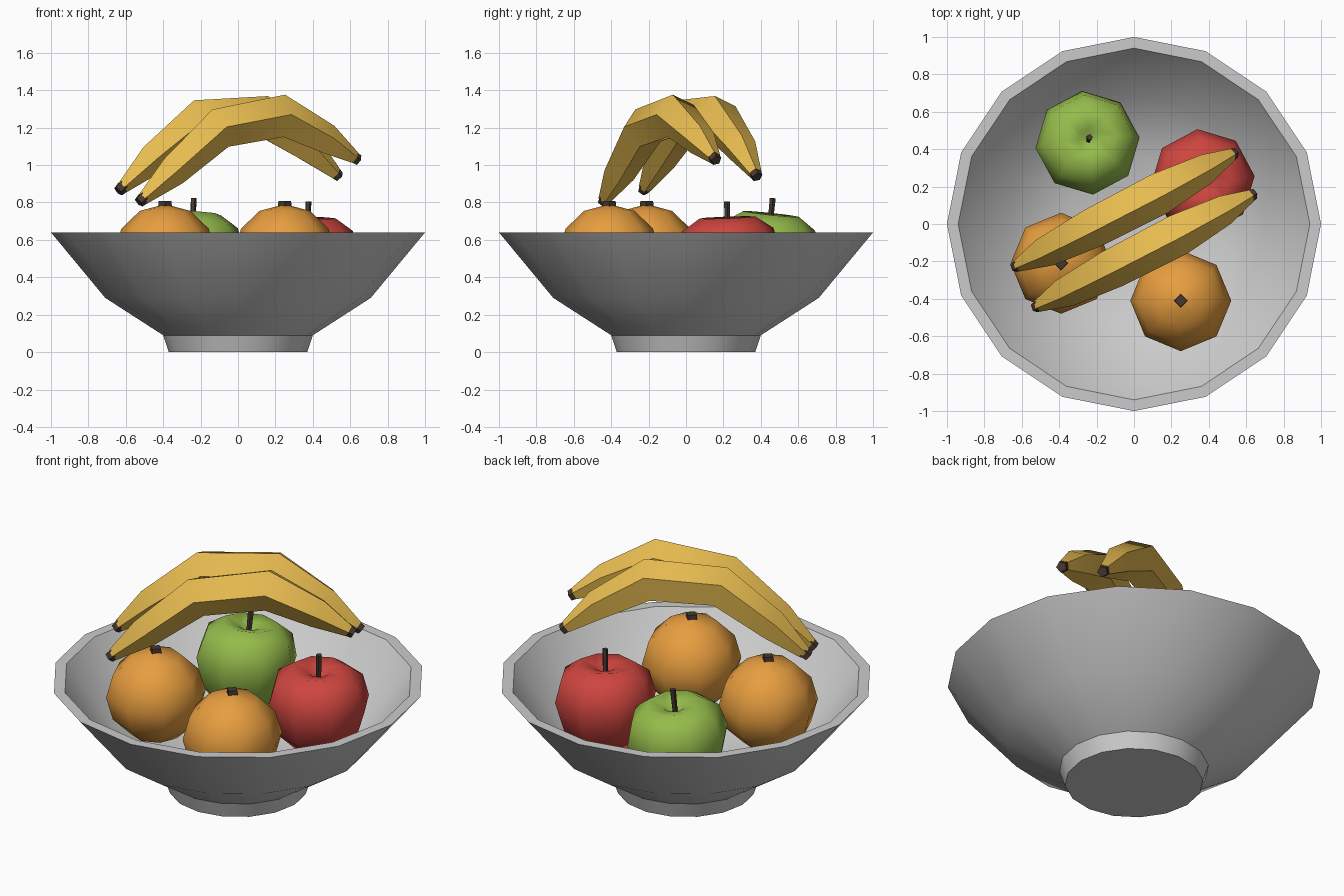
import bpy, bmesh
from math import sin, cos, pi, radians
from mathutils import Vector, Euler

if "Cube" in bpy.data.objects:
    bpy.data.objects.remove(bpy.data.objects["Cube"])


def material(name, rgb):
    m = bpy.data.materials.new(name)
    m.diffuse_color = (*rgb, 1)
    m.use_nodes = True
    m.node_tree.nodes["Principled BSDF"].inputs["Base Color"].default_value = m.diffuse_color
    return m


ORANGE = material("orange_peel", (0.80, 0.34, 0.05))
RED = material("red_skin", (0.62, 0.06, 0.05))
GREEN = material("green_skin", (0.30, 0.50, 0.07))
YELLOW = material("banana_peel", (0.80, 0.50, 0.08))
BROWN = material("stem_brown", (0.06, 0.04, 0.03))


def finish(bm, name, mat, angle):
    bmesh.ops.remove_doubles(bm, verts=bm.verts, dist=1e-5)
    bmesh.ops.recalc_face_normals(bm, faces=bm.faces)
    me = bpy.data.meshes.new(name)
    bm.to_mesh(me)
    bm.free()
    ob = bpy.data.objects.new(name, me)
    bpy.context.collection.objects.link(ob)
    if mat:
        me.materials.append(mat)
    bpy.ops.object.select_all(action='DESELECT')
    bpy.context.view_layer.objects.active = ob
    ob.select_set(True)
    bpy.ops.object.shade_smooth_by_angle(angle=radians(angle))
    return ob


def skin(bm, rings):
    """Bridge equal rings of points and cap both ends."""
    rows = [[bm.verts.new(p) for p in r] for r in rings]
    n = len(rows[0])
    for a, b in zip(rows, rows[1:]):
        for i in range(n):
            j = (i + 1) % n
            bm.faces.new((a[i], a[j], b[j], b[i]))
    bm.faces.new(rows[0])
    bm.faces.new(rows[-1])


def lathe(name, profile, sides, mat=None, loc=(0, 0, 0), rot=(0, 0, 0), angle=30):
    bm = bmesh.new()
    skin(bm, [[(r * cos(2 * pi * i / sides), r * sin(2 * pi * i / sides), z)
               for i in range(sides)] for r, z in profile])
    ob = finish(bm, name, mat, angle)
    ob.location = loc
    ob.rotation_euler = rot
    return ob


def loft(name, points, radii, side, mat, sides=5, phase=5):
    """Tube along a planar path with a varying radius."""
    bm = bmesh.new()
    rings = []
    for k, (p, r) in enumerate(zip(points, radii)):
        t = (points[min(k + 1, len(points) - 1)] - points[max(k - 1, 0)]).normalized()
        up = side.cross(t)
        angs = [radians(phase) + 2 * pi * i / sides for i in range(sides)]
        rings.append([p + (side * cos(a) + up * sin(a)) * r for a in angs])
    skin(bm, rings)
    return finish(bm, name, mat, 40)


# Bowl with foot, rim and hollow inside
lathe("bowl", [(0.37, 0), (0.40, 0.09), (0.71, 0.29), (1.0, 0.64), (0.94, 0.64),
               (0.68, 0.305), (0.36, 0.17), (0.02, 0.15)], 16)

# Oranges with a small navel
for i, (x, y) in enumerate([(-0.39, -0.21), (0.25, -0.41)], 1):
    prof = [(max(0.27 * sin(pi * k / 6), 0.004), -0.26 * cos(pi * k / 6)) for k in range(7)]
    lathe(f"orange_{i}", prof, 8, ORANGE, (x, y, 0.53), angle=80)
    lathe(f"orange_navel_{i}", [(0.038, 0.24), (0.034, 0.277)], 4, BROWN, (x, y, 0.53))

# Apples with a dimple and a leaning stem
APPLE = [(0.01, -0.18), (0.13, -0.23), (0.23, -0.13), (0.28, 0.04),
         (0.245, 0.17), (0.15, 0.235), (0.06, 0.215), (0.01, 0.17)]
for name, mat, loc, rot in [("red_apple", RED, (0.365, 0.23, 0.485), (0.04, 0.03, 0.1)),
                            ("green_apple", GREEN, (-0.25, 0.43, 0.505), (-0.1, 0.05, 0.1))]:
    lathe(name, APPLE, 8, mat, loc, rot, 80)
    lathe(name + "_stem", [(0.014, 0.16), (0.017, 0.32)], 5, BROWN, loc, rot)

# Bananas arching over the fruit: end points and centre heights
T = [0, 0.135, 0.355, 0.655, 0.87, 1]
R = [0.036, 0.088, 0.115, 0.12, 0.086, 0.036]
for i, (a, b, heights) in enumerate([
        ((-0.62, -0.22), (0.52, 0.37), [0.88, 1.03, 1.24, 1.255, 1.09, 0.955]),
        ((-0.51, -0.435), (0.62, 0.15), [0.82, 0.965, 1.195, 1.26, 1.135, 1.04])], 1):
    a, b = Vector((*a, 0)), Vector((*b, 0))
    d = (b - a).normalized()
    side = Vector((d.y, -d.x, 0))
    pts = [a.lerp(b, t) + Vector((0, 0, h)) for t, h in zip(T, heights)]
    loft(f"banana_{i}", pts, R, side, YELLOW)
    # Dark tips at both ends
    for tag, end, inner in (("start", pts[0], pts[1]), ("end", pts[-1], pts[-2])):
        out = (end - inner).normalized()
        loft(f"banana_{i}_{tag}_tip", [end - out * 0.015, end + out * 0.03],
             [0.037, 0.03], side, BROWN)
